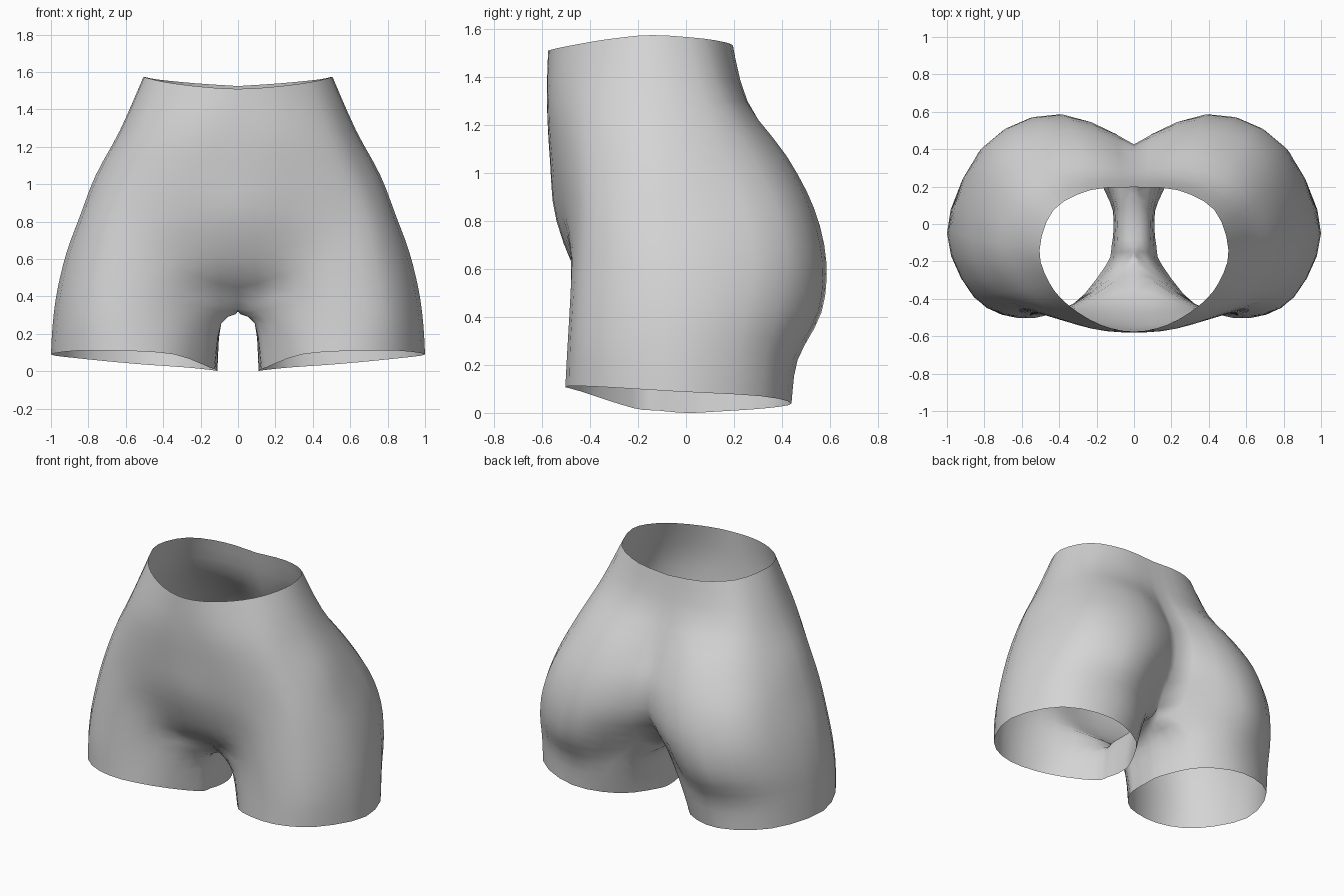
import bpy, bmesh
from mathutils import Vector as V

if "Cube" in bpy.data.objects:
    bpy.data.objects.remove(bpy.data.objects["Cube"])

ROWS_SUB, COLS_SUB, SEAM = 3, 3, 5   # smoothing steps and the crotch seam row

# Vertical guide curves of one half, waist to hem, ordered front to back
front_center = [(0, -.575, 1.51), (0, -.58, 1.3), (0, -.567, 1.05), (0, -.54, .8),
                (0, -.42, .52), (0, -.22, .335), (.11, -.225, .255), (.15, -.22, .02)]
front = [(.18, -.538, 1.52), (.22, -.56, 1.29), (.25, -.545, 1.05), (.27, -.515, .82),
         (.29, -.46, .6), (.31, -.425, .42), (.32, -.425, .25), (.34, -.44, .09)]
front_thigh = [(.35, -.435, 1.54), (.43, -.475, 1.29), (.5, -.475, 1.05), (.54, -.47, .82),
               (.56, -.475, .63), (.58, -.485, .43), (.6, -.495, .26), (.62, -.503, .11)]
front_outer = [(.455, -.31, 1.56), (.56, -.35, 1.29), (.66, -.36, 1.05), (.74, -.37, .83),
               (.79, -.38, .63), (.83, -.39, .43), (.85, -.395, .26), (.86, -.385, .11)]
side = [(.505, -.14, 1.575), (.63, -.11, 1.29), (.76, -.1, 1.05), (.845, -.08, .83),
        (.915, -.06, .64), (.965, -.05, .44), (.99, -.05, .26), (1, -.05, .09)]
back_outer = [(.43, .075, 1.56), (.53, .15, 1.3), (.63, .28, 1.06), (.72, .385, .84),
              (.78, .425, .63), (.83, .385, .43), (.85, .335, .25), (.86, .31, .07)]
back = [(.23, .182, 1.54), (.26, .25, 1.3), (.31, .42, 1.07), (.35, .535, .85),
        (.38, .585, .63), (.43, .565, .42), (.5, .465, .22), (.55, .44, .04)]
back_center = [(0, .197, 1.525), (0, .245, 1.3), (0, .34, 1.05), (0, .42, .85),
               (0, .4, .63), (0, .25, .42), (.2, .36, .25), (.27, .34, .02)]
# Inner thigh curves, crotch seam to hem
inner_back = [(0, .12, .345), (.1, .13, .26), (.13, .12, .005)]
inner_mid = [(0, 0, .32), (.09, 0, .26), (.11, 0, .0)]
inner_front = [(0, -.12, .322), (.092, -.12, .26), (.12, -.12, .01)]


def spline(a, b, c, d, t):
    """Catmull-Rom point between b and c."""
    return .5 * (2 * b + (c - a) * t + (2 * a - 5 * b + 4 * c - d) * t * t
                 + (3 * b - a - 3 * c + d) * t ** 3)


def refine(points, steps, before=None, after=None):
    """Smooth a point row; before and after steer its ends."""
    p = [before or points[0]] + points + [after or points[-1]]
    out = [spline(*p[i:i + 4], k / steps) for i in range(len(points) - 1) for k in range(steps)]
    return out + [points[-1]]


def mirrored(p):
    return V((-p[0], p[1], p[2]))


# Refine the guide curves downwards
guides = (front_center, front, front_thigh, front_outer, side, back_outer, back, back_center)
outer = [refine([V(p) for p in c], ROWS_SUB) for c in guides]
inner = [refine([V(p) for p in c], ROWS_SUB, before=mirrored(c[1]))
         for c in (inner_back, inner_mid, inner_front)]
seam = SEAM * ROWS_SUB
for c in (outer[0], outer[-1]):
    for p in c[:seam + 1]:
        p.x = 0

# Loft half rings above the seam and full leg rings below it
bm = bmesh.new()
arc = (len(guides) - 1) * COLS_SUB
rows = []
for r in range(len(outer[0])):
    ring = [c[r] for c in outer]
    if r < seam:
        cleft = ring[-1].copy()
        cleft.y -= .7 * (ring[-2].y - ring[-1].y)
        pts = refine(ring, COLS_SUB, before=mirrored(ring[1]), after=cleft)
    else:
        ring += [c[r - seam] for c in inner]
        pts = refine(ring + ring[:1], COLS_SUB, ring[-1], ring[1])[:-1]
        if r == seam:
            for p in pts[arc:]:
                p.x = 0
    for p in pts:
        p.x = max(p.x, 0)
    rows.append([bm.verts.new(p) for p in pts])

for r in range(len(rows) - 1):
    top, low = rows[r], rows[r + 1]
    n = len(top)
    for i in range(arc if r < seam else n):
        j = (i + 1) % n
        bm.faces.new((top[i], low[i], low[j], top[j]))

# Mirror to the other side and weld the centre line
copy = bmesh.ops.duplicate(bm, geom=bm.verts[:] + bm.edges[:] + bm.faces[:])["geom"]
for v in copy:
    if isinstance(v, bmesh.types.BMVert):
        v.co.x = -v.co.x
bmesh.ops.reverse_faces(bm, faces=[f for f in copy if isinstance(f, bmesh.types.BMFace)])
bmesh.ops.remove_doubles(bm, verts=bm.verts[:], dist=.0005)

mesh = bpy.data.meshes.new("shorts")
bm.to_mesh(mesh)
bm.free()
for f in mesh.polygons:
    f.use_smooth = True

cloth = bpy.data.materials.new("light_grey_cloth")
cloth.diffuse_color = (.66, .66, .66, 1)
cloth.use_nodes = True
cloth.node_tree.nodes["Principled BSDF"].inputs["Base Color"].default_value = cloth.diffuse_color
mesh.materials.append(cloth)
shorts = bpy.data.objects.new("shorts", mesh)
bpy.context.collection.objects.link(shorts)
